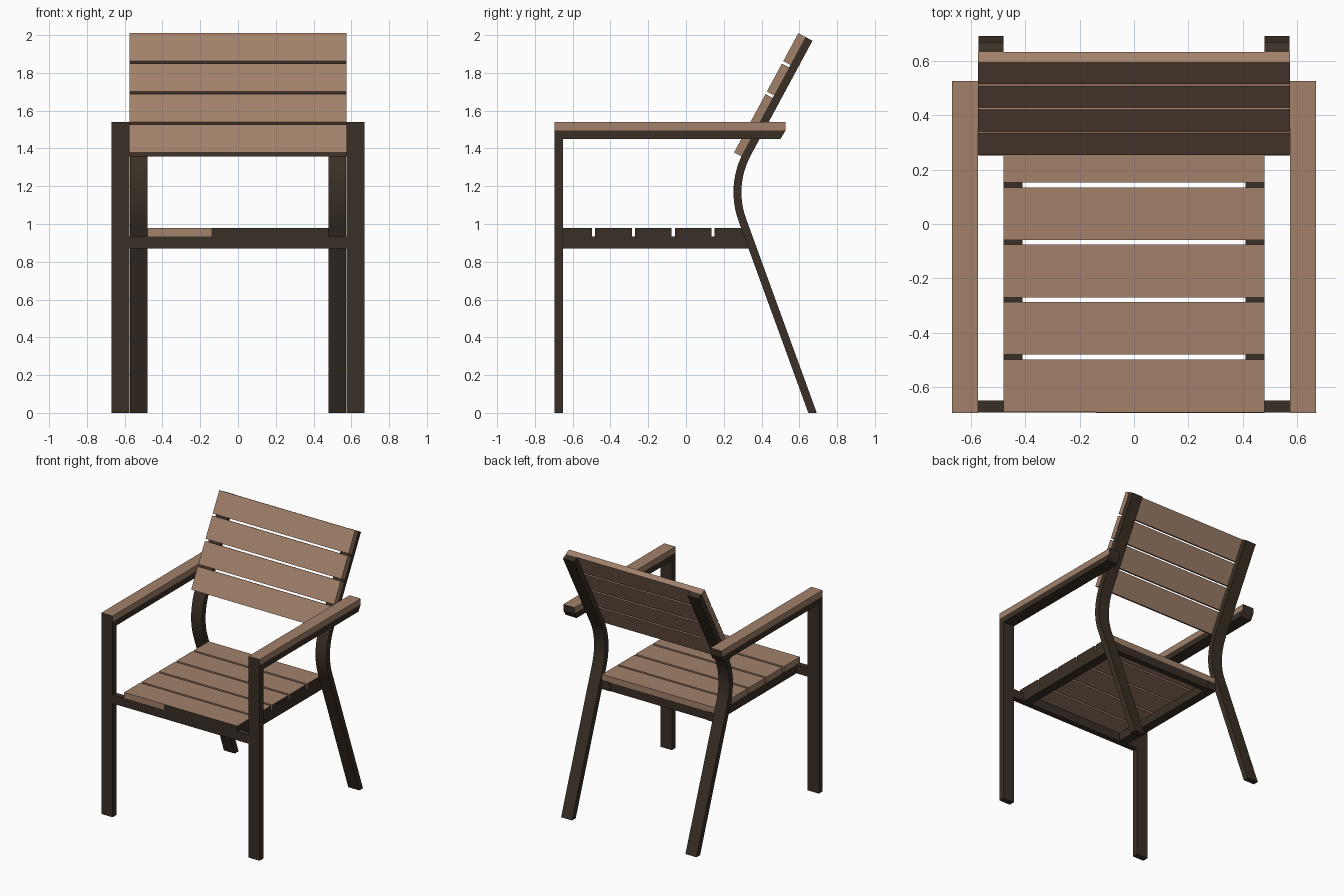
import bpy, bmesh, math
from mathutils import Vector

if "Cube" in bpy.data.objects:
    bpy.data.objects.remove(bpy.data.objects["Cube"])


def mat(name, c):
    m = bpy.data.materials.new(name)
    m.diffuse_color = (*c, 1)
    m.use_nodes = True
    m.node_tree.nodes["Principled BSDF"].inputs["Base Color"].default_value = m.diffuse_color
    return m


WOOD = mat("brown wood", (0.36, 0.22, 0.145))
DARK = mat("dark metal", (0.042, 0.029, 0.019))


def prism(name, pts, x0, x1, material):
    """Extrude a (y, z) outline along x."""
    bm = bmesh.new()
    a = [bm.verts.new((x0, y, z)) for y, z in pts]
    b = [bm.verts.new((x1, y, z)) for y, z in pts]
    n = len(pts)
    bm.faces.new(a)
    bm.faces.new(b[::-1])
    for i in range(n):
        bm.faces.new((a[i], b[i], b[(i + 1) % n], a[(i + 1) % n]))
    bmesh.ops.recalc_face_normals(bm, faces=bm.faces[:])
    me = bpy.data.meshes.new(name)
    bm.to_mesh(me)
    bm.free()
    me.materials.append(material)
    ob = bpy.data.objects.new(name, me)
    bpy.context.collection.objects.link(ob)
    return ob


def box(name, x0, x1, y0, y1, z0, z1, material):
    return prism(name, [(y0, z0), (y1, z0), (y1, z1), (y0, z1)], x0, x1, material)


def paint(ob, material, rule):
    ob.data.materials.append(material)
    for p in ob.data.polygons:
        if rule(p.normal):
            p.material_index = 1


# bent rear leg outline: two straight runs joined by an arc
foot, top = Vector((0.67, 0.0)), Vector((0.651, 1.98))
lean = math.radians(28.3)
d = Vector((math.sin(lean), math.cos(lean)))     # up the backrest
fwd = Vector((-d.y, d.x))                        # out of the backrest front
low = math.radians(20)
R, half = 0.43, 0.021
u = Vector((-math.sin(low), math.cos(low)))
t = ((top - foot).x * d.y - (top - foot).y * d.x) / (u.x * d.y - u.y * d.x)
corner = foot + u * t
tan_len = R * math.tan((lean + low) / 2)
start = corner - u * tan_len
centre = start + Vector((u.y, -u.x)) * R
top_line = corner + d * ((top - corner).dot(d))
path = [(foot, Vector((-1, 0)) / math.cos(low))]
for i in range(13):
    a = -low + (lean + low) * i / 12
    n = Vector((-math.cos(a), math.sin(a)))
    path.append((centre + n * R, n))
path.append((top_line, fwd))
outline = [p + n * half for p, n in path] + [p - n * half for p, n in path[::-1]]

for side, s in (("left", -1), ("right", 1)):
    def xs(a, b):
        return (min(a * s, b * s), max(a * s, b * s))
    prism(side + "_rear_leg", outline, *xs(0.48, 0.573), DARK)
    box(side + "_front_leg", *xs(0.575, 0.67), -0.695, -0.65, 0, 1.495, DARK)
    # armrest: dark bar with wooden top
    prism(side + "_arm_bar", [(-0.695, 1.45), (0.50, 1.45), (0.527, 1.495), (-0.695, 1.495)],
          *xs(0.575, 0.67), DARK)
    arm = box(side + "_arm_top", *xs(0.575, 0.67), -0.695, 0.527, 1.495, 1.54, WOOD)
    paint(arm, DARK, lambda n: abs(n.y) > 0.9)
    # seat side rail
    box(side + "_seat_rail", *xs(0.41, 0.48), -0.65, 0.335, 0.87, 0.935, DARK)

# cross bars under the seat
box("front_cross_bar", -0.67, 0.67, -0.694, -0.65, 0.87, 0.935, DARK)
box("rear_cross_bar", -0.41, 0.41, 0.285, 0.33, 0.87, 0.935, DARK)

# seat slats, dark on the right ends
for i in range(5):
    y0 = -0.692 + 0.211 * i
    slat = box(f"seat_slat_{i + 1}", -0.48, 0.48, y0, min(y0 + 0.194, 0.33), 0.935, 0.98, WOOD)
    paint(slat, DARK, lambda n: n.x > 0.9)
box("front_edge_trim", -0.14, 0.48, -0.695, -0.692, 0.935, 0.979, DARK)

# backrest slats resting on the front of the rear legs
base = top_line + fwd * half
thick, pitch, length = 0.043, 0.183, 0.168
for i in range(4):
    b = base - d * (pitch * i)
    c = b - d * length
    prism(f"back_slat_{i + 1}", [b, c, c + fwd * thick, b + fwd * thick], -0.575, 0.575, WOOD)
